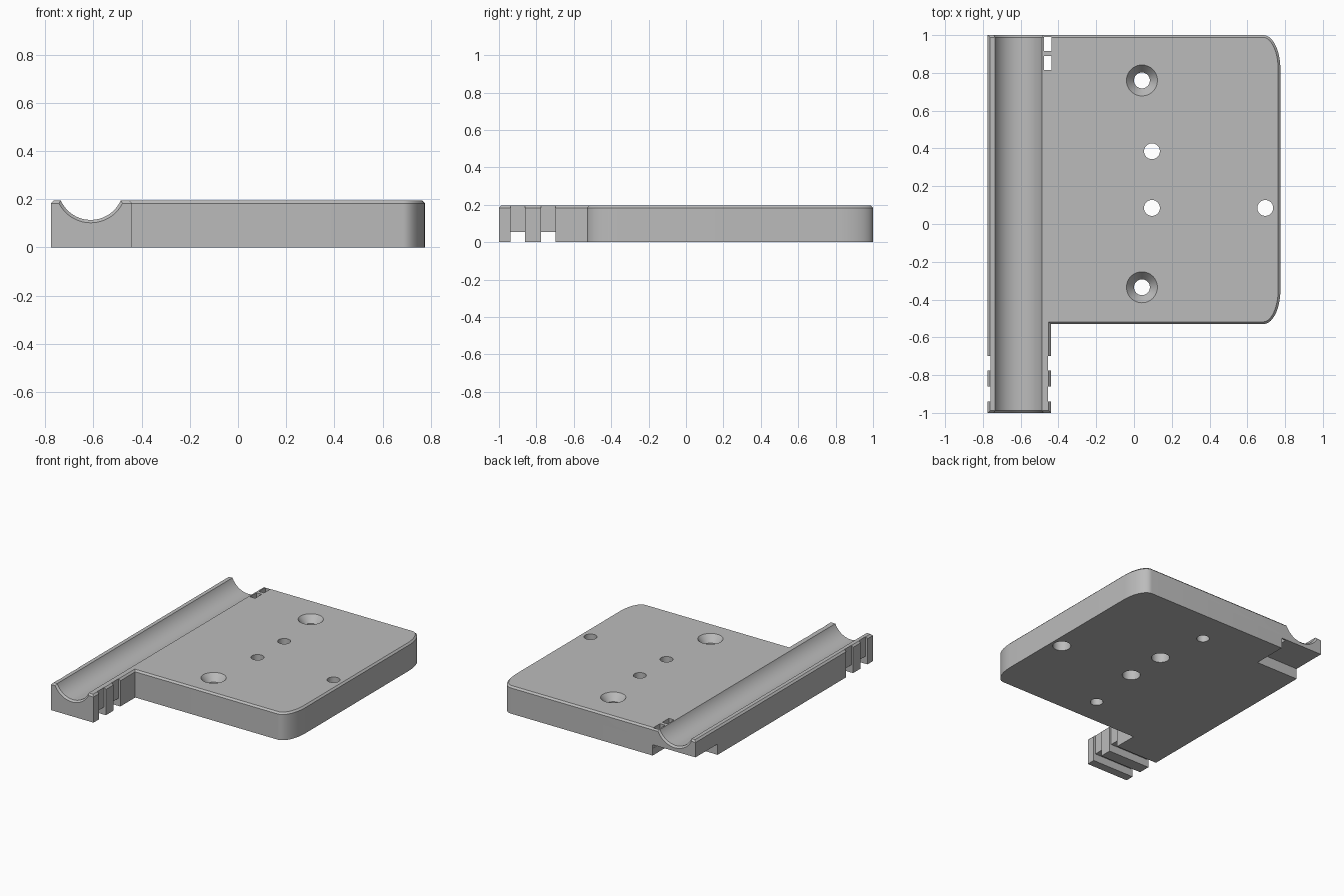
import bpy, bmesh
from math import sin, cos, pi, radians
from mathutils import Matrix

cube = bpy.data.objects.get("Cube")
if cube:
    bpy.data.objects.remove(cube)

grey = bpy.data.materials.new("plain grey")
grey.use_nodes = True
COLOUR = (0.5, 0.5, 0.5, 1)
grey.diffuse_color = COLOUR
grey.node_tree.nodes["Principled BSDF"].inputs["Base Color"].default_value = COLOUR

LEFT, RIGHT, FRONT, BACK, HEIGHT = -0.775, 0.775, -1.0, 1.0, 0.195
ARM_X, STEP_Y = -0.44, -0.53      # inner corner between plate and arm
CHAMFER = 0.012


def make_object(name, bm):
    bmesh.ops.recalc_face_normals(bm, faces=bm.faces)
    mesh = bpy.data.meshes.new(name)
    bm.to_mesh(mesh)
    bm.free()
    mesh.materials.append(grey)
    obj = bpy.data.objects.new(name, mesh)
    bpy.context.collection.objects.link(obj)
    return obj


def box(name, x0, x1, y0, y1, z0, z1):
    bm = bmesh.new()
    bmesh.ops.create_cube(bm, size=1)
    bmesh.ops.scale(bm, vec=(x1 - x0, y1 - y0, z1 - z0), verts=bm.verts)
    bmesh.ops.translate(bm, vec=((x0 + x1) / 2, (y0 + y1) / 2, (z0 + z1) / 2), verts=bm.verts)
    return make_object(name, bm)


def lathe(name, profile, matrix, sides=48):
    """Closed solid from (radius, height) rings about local z."""
    bm = bmesh.new()
    rings = [[bm.verts.new((r * cos(2 * pi * i / sides), r * sin(2 * pi * i / sides), h))
              for i in range(sides)] for r, h in profile]
    for a, b in zip(rings, rings[1:]):
        for i in range(sides):
            j = (i + 1) % sides
            bm.faces.new((a[i], a[j], b[j], b[i]))
    bm.faces.new(rings[0])
    bm.faces.new(rings[-1])
    bmesh.ops.transform(bm, matrix=matrix, verts=bm.verts)
    return make_object(name, bm)


def corner(cx, cy, start, rx=0.09, ry=0.18, steps=14):
    return [(cx + rx * cos(start + pi / 2 * i / steps), cy + ry * sin(start + pi / 2 * i / steps))
            for i in range(steps + 1)]


# Plate and arm: one extruded outline with a chamfered top rim
outline = [(LEFT, FRONT), (ARM_X, FRONT), (ARM_X, STEP_Y)]
outline += corner(RIGHT - 0.09, STEP_Y + 0.18, -pi / 2)
outline += corner(RIGHT - 0.09, BACK - 0.18, 0)
outline += [(LEFT, BACK)]
bm = bmesh.new()
base = bm.faces.new([bm.verts.new((x, y, 0)) for x, y in outline])
raised = bmesh.ops.extrude_face_region(bm, geom=[base], use_keep_orig=True)["geom"]
bmesh.ops.translate(bm, vec=(0, 0, HEIGHT), verts=[g for g in raised if isinstance(g, bmesh.types.BMVert)])
bmesh.ops.recalc_face_normals(bm, faces=bm.faces)
rim = [e for e in bm.edges if all(v.co.z > HEIGHT / 2 for v in e.verts)]
bmesh.ops.bevel(bm, geom=rim, offset=CHAMFER, segments=1, affect='EDGES')
plate = make_object("mounting_plate", bm)

cutters = []

# Rod groove with flared ends
R = 0.136
groove = [(R + 0.022, -1.01), (R, -0.988), (R, 0.988), (R + 0.022, 1.01)]
lay = Matrix.Translation((-0.611, 0, 0.25)) @ Matrix.Rotation(radians(-90), 4, 'X')
cutters.append(lathe("groove_cutter", groove, lay, 96))

# Countersunk screw holes
for y in (0.76, -0.335):
    profile = [(0.042, -0.1), (0.042, HEIGHT - 0.05), (0.082, HEIGHT), (0.082, 0.3)]
    cutters.append(lathe("screw_cutter", profile, Matrix.Translation((0.042, y, 0))))

# Bolt holes, widened from below
for x, y in ((0.095, 0.385), (0.095, 0.085), (0.695, 0.085)):
    profile = [(0.06, -0.1), (0.06, 0.1), (0.042, 0.1), (0.042, 0.3)]
    cutters.append(lathe("bolt_cutter", profile, Matrix.Translation((x, y, 0))))

# Recess under the back end of the arm, with two strap slots above it
cutters.append(box("recess_cutter", LEFT - 0.1, ARM_X + 0.003, 0.75, 1.1, -0.1, 0.077))
for y in (0.853, 0.953):
    cutters.append(box("slot_cutter", -0.477, -0.436, y - 0.037, y + 0.037, 0.05, 0.3))

# Strap channels around the front end of the arm
for y in (-0.9, -0.737):
    y0, y1 = y - 0.039, y + 0.039
    cutters.append(box("channel_cutter", -0.9, -0.3, y0, y1, -0.1, 0.055))
    cutters.append(box("left_notch_cutter", -0.9, LEFT + 0.014, y0, y1, -0.1, 0.3))
    cutters.append(box("right_notch_cutter", ARM_X - 0.014, -0.3, y0, y1, -0.1, 0.3))

for cutter in cutters:
    cutter.hide_render = True
    cut = plate.modifiers.new(cutter.name, 'BOOLEAN')
    cut.operation = 'DIFFERENCE'
    cut.solver = 'EXACT'
    cut.object = cutter

# Bake the cuts and drop the cutters
bpy.context.view_layer.update()
result = bpy.data.meshes.new_from_object(plate.evaluated_get(bpy.context.evaluated_depsgraph_get()))
plate.modifiers.clear()
plate.data = result
result.materials.clear()
result.materials.append(grey)
for poly in result.polygons:
    poly.material_index = 0
for cutter in cutters:
    bpy.data.objects.remove(cutter)

bpy.ops.object.select_all(action='DESELECT')
plate.select_set(True)
bpy.context.view_layer.objects.active = plate
bpy.ops.object.shade_smooth_by_angle(angle=radians(25))
